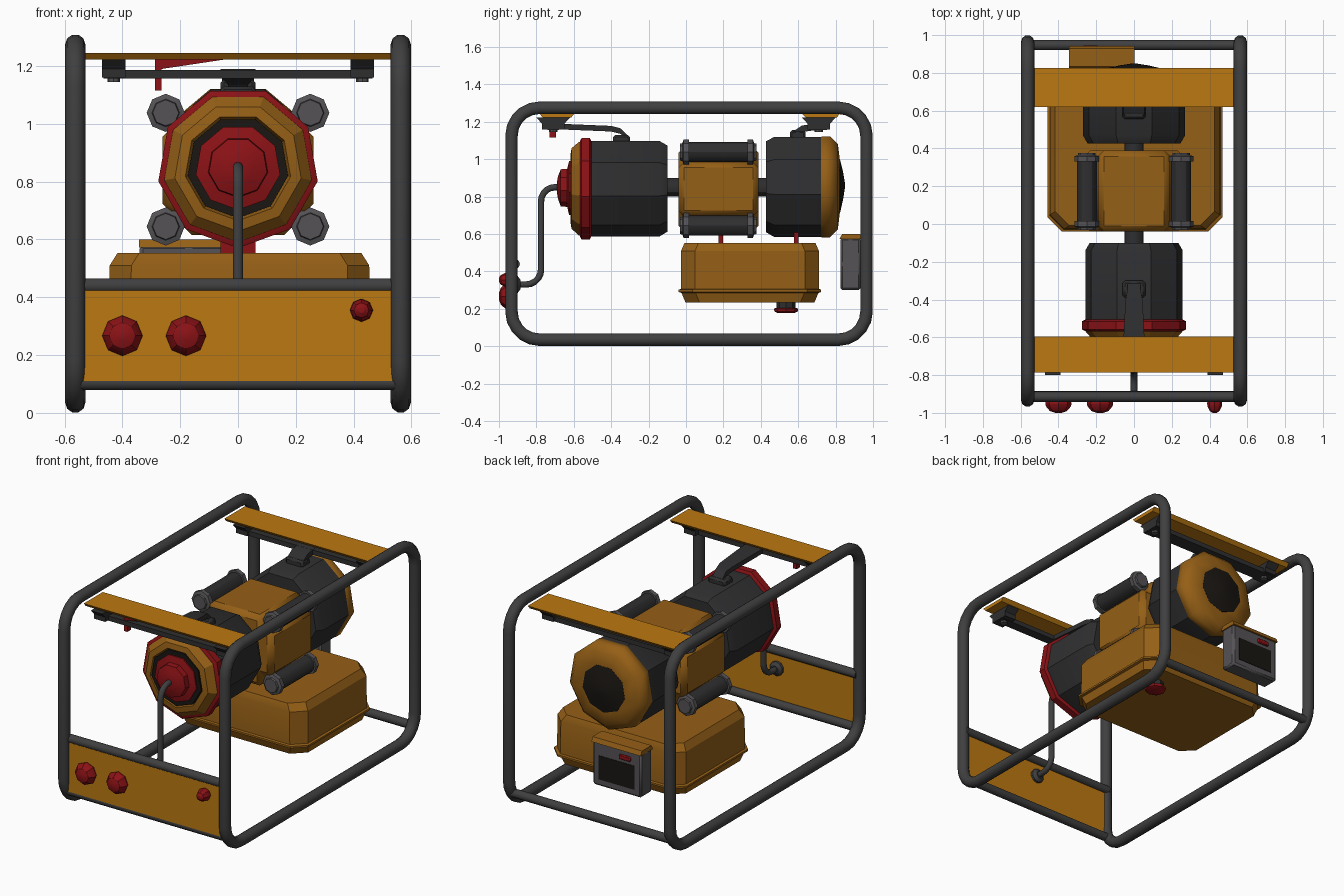
import bpy, bmesh, math
from mathutils import Vector

if "Cube" in bpy.data.objects:
    bpy.data.objects.remove(bpy.data.objects["Cube"])

def material(name, rgb):
    m = bpy.data.materials.new(name)
    m.diffuse_color = (*rgb, 1)
    m.use_nodes = True
    m.node_tree.nodes["Principled BSDF"].inputs["Base Color"].default_value = m.diffuse_color
    return m

ORANGE = material("orange_paint", (0.50, 0.19, 0.006))
BROWN = material("amber_metal", (0.30, 0.115, 0.008))
RED = material("red", (0.26, 0.006, 0.008))
DARK = material("dark_metal", (0.028, 0.028, 0.030))
STEEL = material("frame_steel", (0.05, 0.05, 0.052))
GREY = material("grey_case", (0.09, 0.085, 0.09))
BLACK = material("black", (0.010, 0.008, 0.006))

def finish(name, bm, mat, bevel=0, smooth=30):
    bmesh.ops.recalc_face_normals(bm, faces=bm.faces)
    me = bpy.data.meshes.new(name)
    bm.to_mesh(me)
    bm.free()
    me.materials.append(mat)
    ob = bpy.data.objects.new(name, me)
    bpy.context.collection.objects.link(ob)
    if bevel:
        b = ob.modifiers.new("bevel", 'BEVEL')
        b.width, b.segments = bevel, 1
    bpy.ops.object.select_all(action='DESELECT')
    ob.select_set(True)
    bpy.context.view_layer.objects.active = ob
    bpy.ops.object.shade_smooth_by_angle(angle=math.radians(smooth))
    return ob

def skin(name, rings, mat, **kw):
    """Bridge equal-length point rings and cap both ends."""
    bm = bmesh.new()
    loops = [[bm.verts.new(p) for p in r] for r in rings]
    n = len(loops[0])
    for a, b in zip(loops, loops[1:]):
        for i in range(n):
            bm.faces.new((a[i], a[(i + 1) % n], b[(i + 1) % n], b[i]))
    bm.faces.new(loops[0])
    bm.faces.new(loops[-1])
    return finish(name, bm, mat, **kw)

def lathe(name, profile, x, z, mat, n=9, **kw):
    """Turned part along y; profile holds (radius, y), one corner points down."""
    ang = [-math.pi / 2 + math.tau * i / n for i in range(n)]
    return skin(name, [[(x + r * math.cos(a), y, z + r * math.sin(a)) for a in ang]
                       for r, y in profile], mat, **kw)

def vlathe(name, profile, x, y, mat, n=8):
    ang = [math.tau * i / n for i in range(n)]
    return skin(name, [[(x + r * math.cos(a), y + r * math.sin(a), z) for a in ang]
                       for r, z in profile], mat)

def prism(name, pts, axis, lo, hi, mat, **kw):
    """Extrude a 2D outline along x (points are y,z) or y (points are x,z)."""
    put = (lambda p, d: (d, *p)) if axis == 'x' else (lambda p, d: (p[0], d, p[1]))
    return skin(name, [[put(p, d) for p in pts] for d in (lo, hi)], mat, **kw)

def box(name, x, y, z, mat, **kw):
    return prism(name, [(x[0], z[0]), (x[1], z[0]), (x[1], z[1]), (x[0], z[1])],
                 'y', y[0], y[1], mat, **kw)

def tube(name, pts, r, mat, cyclic=False):
    cu = bpy.data.curves.new(name, 'CURVE')
    cu.dimensions, cu.bevel_depth, cu.bevel_resolution = '3D', r, 3
    cu.use_fill_caps = True
    s = cu.splines.new('POLY')
    s.points.add(len(pts) - 1)
    for p, q in zip(s.points, pts):
        p.co = (*q, 1)
    s.use_cyclic_u = cyclic
    cu.materials.append(mat)
    ob = bpy.data.objects.new(name, cu)
    bpy.context.collection.objects.link(ob)
    bpy.ops.object.select_all(action='DESELECT')
    ob.select_set(True)
    bpy.context.view_layer.objects.active = ob
    bpy.ops.object.convert(target='MESH')
    bpy.ops.object.shade_smooth_by_angle(angle=math.radians(50))

def arc(cy, cz, r, a0, a1, n=5):
    return [(cy + r * math.cos(math.radians(a0 + (a1 - a0) * i / n)),
             cz + r * math.sin(math.radians(a0 + (a1 - a0) * i / n))) for i in range(n + 1)]

# Tubular frame: two side loops and cross bars
Y0, Y1, Z0, Z1, R = -0.933, 0.965, 0.035, 1.275, 0.15
loop = (arc(Y1 - R, Z1 - R, R, 0, 90) + arc(Y0 + R, Z1 - R, R, 90, 180)
        + arc(Y0 + R, Z0 + R, R, 180, 270) + arc(Y1 - R, Z0 + R, R, 270, 360))
for side, s in (("left", -1), ("right", 1)):
    tube("frame_loop_" + side, [(s * 0.563, y, z) for y, z in loop], 0.035, STEEL, True)
for name, y, z in (("front_upper_bar", -0.915, 0.44), ("front_lower_bar", -0.91, 0.105),
                   ("rear_lower_bar", 0.947, 0.105)):
    tube(name, [(-0.56, y, z), (0.56, y, z)], 0.027, STEEL)

# Control panel and knobs
box("control_panel", (-0.535, 0.535), (-0.935, -0.915), (0.11, 0.435), ORANGE)
for i, (x, z, r) in enumerate(((-0.40, 0.267, 0.07), (-0.18, 0.267, 0.07), (0.427, 0.355, 0.04))):
    lathe(f"knob_{i}", [(r * 0.9, -0.93), (r, -0.95), (r * 0.95, -0.965),
                        (r * 0.65, -0.99), (r * 0.25, -1.0)], x, z, RED, n=8)

# Top plates with hanging brackets
for end, y0, y1, yb in (("front", -0.785, -0.595, -0.71), ("rear", 0.62, 0.825, 0.71)):
    prism(end + "_top_plate", [(y0, 1.245), (y1, 1.245), (y1 - 0.02, 1.222), (y0 + 0.02, 1.222)],
          'x', -0.53, 0.53, ORANGE)
    w = 0.03 if end == "front" else 0.045
    box(end + "_hanger_bar", (-0.465, 0.465), (yb - w, yb + w), (1.157, 1.187), DARK)
    for s in (-1, 1):
        x = s * 0.43
        prism(f"{end}_hanger_block_{s}", [(yb - 0.09, 1.222), (yb + 0.09, 1.222),
              (yb + 0.06, 1.19), (yb + 0.06, 1.16), (yb - 0.06, 1.16), (yb - 0.06, 1.19)],
              'x', x - 0.04, x + 0.04, DARK)
        vlathe(f"{end}_hanger_bolt_{s}", [(0.022, 1.165), (0.022, 1.145)], x, yb, GREY)

# Straps from the hangers down to the drums
skin("front_strap", [[(-w, y, z), (w, y, z), (w, y, z - 0.03), (-w, y, z - 0.03)]
     for w, y, z in ((0.06, -0.69, 1.19), (0.045, -0.40, 1.178), (0.035, -0.35, 1.165),
                     (0.035, -0.315, 1.13))], DARK)
skin("rear_strap", [[(-0.055, y, z), (0.055, y, z), (0.055, y, z - 0.035), (-0.055, y, z - 0.035)]
     for y, z in ((0.69, 1.19), (0.62, 1.18), (0.575, 1.15))], DARK)
box("front_strap_foot", (-0.06, 0.06), (-0.39, -0.30), (1.08, 1.13), DARK, bevel=0.012)
box("rear_strap_foot", (-0.06, 0.06), (0.555, 0.64), (1.10, 1.155), DARK, bevel=0.012)
prism("red_lever", [(-0.288, 1.222), (-0.05, 1.222), (-0.264, 1.19), (-0.264, 1.115),
                    (-0.288, 1.115)], 'y', -0.73, -0.695, RED)

# Front drum with red ring, recessed face and hub
ZF, ZR = 0.85, 0.86
lathe("front_drum", [(0.20, -0.10), (0.238, -0.10), (0.262, -0.14), (0.262, -0.54)], 0, ZF, DARK)
lathe("front_red_ring", [(0.26, -0.505), (0.28, -0.515), (0.28, -0.558), (0.26, -0.568)], 0, ZF, RED)
lathe("front_cover", [(0.262, -0.55), (0.258, -0.572), (0.222, -0.612), (0.185, -0.618),
                      (0.175, -0.59)], 0, ZF, BROWN)
lathe("front_cover_inset", [(0.176, -0.585), (0.176, -0.617), (0.155, -0.617)], 0, ZF, BLACK)
lathe("front_hub", [(0.148, -0.60), (0.148, -0.625), (0.105, -0.635), (0.102, -0.67),
                    (0.06, -0.685), (0.03, -0.69)], 0, ZF, RED)

# Rear drum with flared cover and dark cone
lathe("rear_drum", [(0.21, 0.427), (0.25, 0.427), (0.275, 0.47), (0.275, 0.73)], 0, ZR, DARK)
lathe("rear_cover", [(0.27, 0.715), (0.278, 0.725), (0.278, 0.77), (0.235, 0.812),
                     (0.15, 0.822), (0.12, 0.82)], 0, ZR, BROWN, smooth=45)
lathe("rear_cone", [(0.15, 0.815), (0.15, 0.823), (0.075, 0.84), (0.01, 0.85)], 0, ZR, BLACK)

# Shaft through the cross-shaped engine block
lathe("shaft", [(0.05, -0.12), (0.05, 0.45)], 0, ZF, DARK, n=12)
W, w, H, h, zc = 0.262, 0.19, 0.225, 0.145, 0.84
cross = [(W, -h), (W, h), (w, h), (w, H), (-w, H), (-w, h),
         (-W, h), (-W, -h), (-w, -h), (-w, -H), (w, -H), (w, -h)]
prism("engine_block", [(x, z + zc) for x, z in cross], 'y', -0.04, 0.388, BROWN, bevel=0.03)

# Four corner cylinders with end caps and nuts
for sx in (-1, 1):
    for z in (0.645, 1.038):
        x = sx * 0.25
        tag = f"{'left' if sx < 0 else 'right'}_{'low' if z < 0.8 else 'high'}"
        lathe("cylinder_" + tag, [(0.053, 0.0), (0.053, 0.35)], x, z, DARK, n=12)
        for e, (y, d) in enumerate(((0.015, -1), (0.33, 1))):
            lathe(f"cylinder_cap_{tag}_{e}", [(0.066, y), (0.066, y + d * 0.028),
                  (0.048, y + d * 0.034), (0.045, y + d * 0.046)], x, z, GREY, n=8)

# Hose from the hub down to the panel
hose = ([(-0.66, 0.85), (-0.70, 0.85)] + arc(-0.70, 0.775, 0.075, 90, 180)
        + arc(-0.855, 0.41, 0.08, 0, -90) + [(-0.92, 0.33)])
tube("hose", [(0, y, z) for y, z in hose], 0.018, STEEL)
lathe("hose_socket", [(0.045, -0.918), (0.045, -0.90), (0.025, -0.885)], 0, 0.33, STEEL, n=10)

# Fuel tank: chamfered rings with a seam lip, filler cap and struts
def chamfered(hx, hy, z, c=0.075, cx=0.005, cy=0.342):
    q = [(hx, hy - c), (hx - c, hy), (c - hx, hy), (-hx, hy - c),
         (-hx, c - hy), (c - hx, -hy), (hx - c, -hy), (hx, c - hy)]
    return [(cx + x, cy + y, z) for x, y in q]
skin("fuel_tank", [chamfered(*r) for r in (
    (0.435, 0.345, 0.235), (0.45, 0.366, 0.285), (0.464, 0.381, 0.29), (0.464, 0.381, 0.302),
    (0.452, 0.370, 0.307), (0.449, 0.368, 0.51), (0.422, 0.350, 0.553))], BROWN)
vlathe("filler_neck", [(0.05, 0.25), (0.05, 0.195)], 0.28, 0.535, DARK)
vlathe("filler_cap", [(0.055, 0.205), (0.065, 0.20), (0.062, 0.185), (0.045, 0.178)], 0.28, 0.535, RED)
for i, y in enumerate((0.185, 0.59)):
    box(f"tank_strut_{i}", (-0.06, 0.06), (y - 0.012, y + 0.012), (0.54, 0.63), RED)

# Display box at the back
box("display_case", (-0.34, 0.0), (0.825, 0.935), (0.30, 0.58), GREY, bevel=0.012)
prism("display_lid", [(0.82, 0.572), (0.942, 0.572), (0.93, 0.60), (0.835, 0.60)],
      'x', -0.343, 0.003, BROWN)
box("display_screen", (-0.295, -0.045), (0.93, 0.938), (0.345, 0.495), BLACK)
box("display_button", (-0.27, -0.19), (0.93, 0.946), (0.515, 0.545), RED, bevel=0.005)
